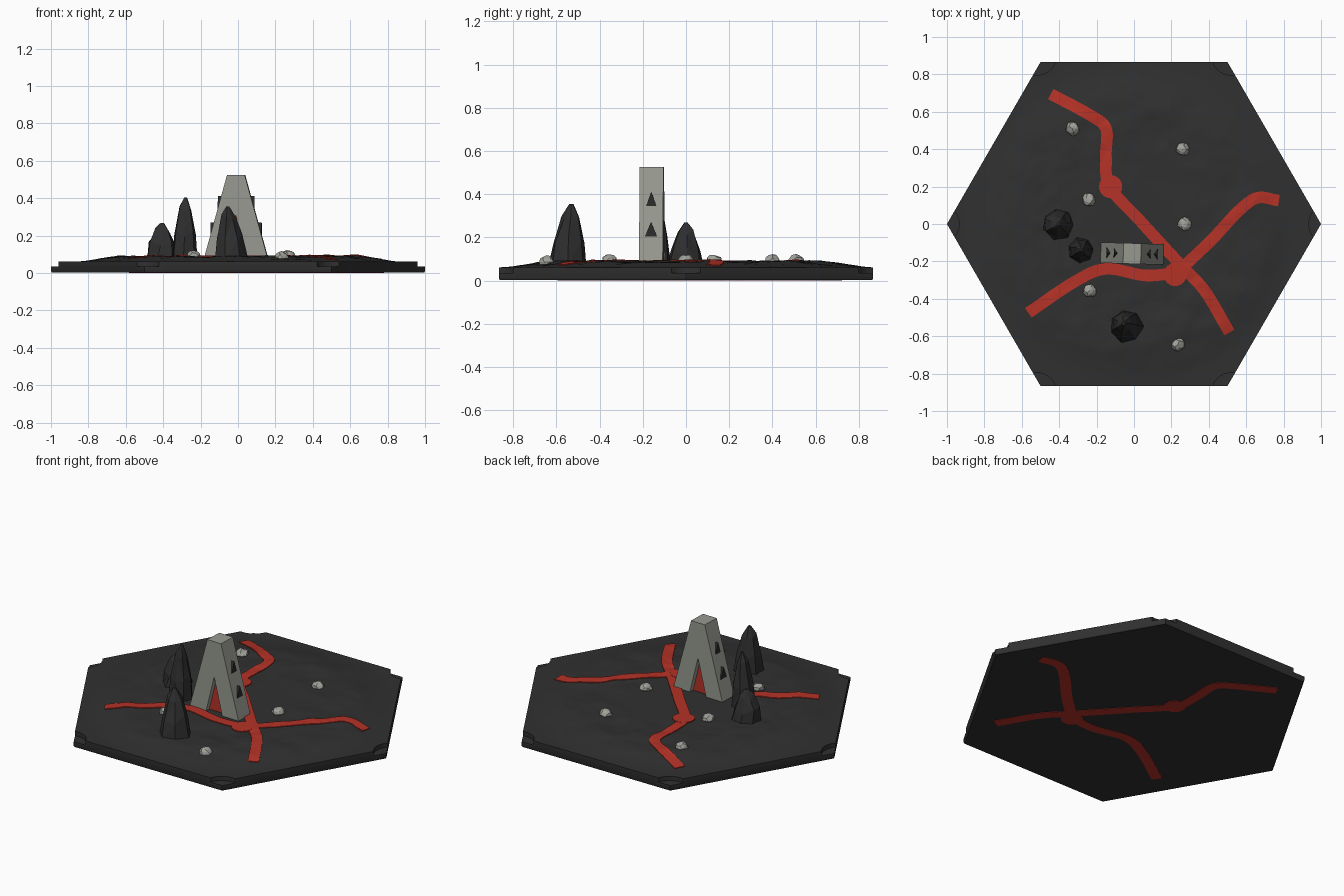
import bpy, bmesh, math, random
from mathutils import Vector, Matrix, noise

if "Cube" in bpy.data.objects:
    bpy.data.objects.remove(bpy.data.objects["Cube"])

random.seed(4)


def material(name, rgb):
    m = bpy.data.materials.new(name)
    m.diffuse_color = (*rgb, 1)
    m.use_nodes = True
    m.node_tree.nodes["Principled BSDF"].inputs["Base Color"].default_value = m.diffuse_color
    return m


BASALT = material("dark basalt", (0.030, 0.030, 0.030))
ROCK = material("spire rock", (0.027, 0.027, 0.028))
LAVA = material("lava red", (0.46, 0.032, 0.020))
GREY = material("arch stone", (0.31, 0.32, 0.28))
PEBBLE = material("pale pebble", (0.36, 0.36, 0.33))
BLACK = material("window black", (0.025, 0.025, 0.025))


def finish(name, bm, mat, smooth=None):
    bmesh.ops.recalc_face_normals(bm, faces=bm.faces)
    me = bpy.data.meshes.new(name)
    bm.to_mesh(me)
    bm.free()
    ob = bpy.data.objects.new(name, me)
    bpy.context.collection.objects.link(ob)
    me.materials.append(mat)
    if smooth:
        bpy.ops.object.select_all(action='DESELECT')
        ob.select_set(True)
        bpy.context.view_layer.objects.active = ob
        bpy.ops.object.shade_smooth_by_angle(angle=math.radians(smooth))
    return ob


def step(a, b, v):
    t = min(max((v - a) / (b - a), 0), 1)
    return t * t * (3 - 2 * t)


def ground(x, y):
    """Terrain height: flat rim, raised middle, rough ring between."""
    r = math.hypot(x, y)
    up = step(0.88, 0.62, r)
    rough = up * step(0.22, 0.5, r)
    n = noise.fractal(Vector((x * 7, y * 7, 2.3)), 0.8, 2.0, 3)
    return 0.061 + 0.027 * up + 0.009 * rough * n


# Hexagonal tile with sculpted top
RINGS, SEGS = 44, 120
bm = bmesh.new()


def hex_point(k):
    side, t = divmod(k, SEGS // 6)
    a, b = (Vector((math.cos(s * math.pi / 3), math.sin(s * math.pi / 3))) for s in (side, side + 1))
    return a.lerp(b, t / (SEGS // 6))


def hex_ring(scale, z=None):
    pts = [hex_point(k) * scale for k in range(SEGS)]
    return [bm.verts.new((p.x, p.y, ground(p.x, p.y) if z is None else z)) for p in pts]


rings = [hex_ring(i / RINGS) for i in range(1, RINGS + 1)]
rings += [hex_ring(1, 0.01), hex_ring(0.995, 0.002)]
centre = bm.verts.new((0, 0, ground(0, 0)))
for k in range(SEGS):
    j = (k + 1) % SEGS
    bm.faces.new((centre, rings[0][k], rings[0][j]))
    for a, b in zip(rings, rings[1:]):
        bm.faces.new((a[k], b[k], b[j], a[j]))
bm.faces.new(rings[-1])
bmesh.ops.triangulate(bm, faces=[f for f in bm.faces if len(f.verts) == 4])
tile = finish("hex_tile", bm, BASALT, 30)

# Rounded corner notches cut into the tile
bm = bmesh.new()
for s in range(6):
    a = s * math.pi / 3
    bmesh.ops.create_cone(bm, cap_ends=True, segments=40, radius1=0.105, radius2=0.105, depth=0.2,
                          matrix=Matrix.Translation((1.04 * math.cos(a), 1.04 * math.sin(a), 0.135)))
cutter = finish("corner_cutter", bm, BASALT)
cutter.hide_render = True
cutter.hide_set(True)
cut = tile.modifiers.new("corner_notches", 'BOOLEAN')
cut.operation, cut.solver, cut.object = 'DIFFERENCE', 'EXACT', cutter


# Lava streams: solid ribbons through the tile, draped over the terrain
def smooth_path(pts, n=14):
    p = [Vector(q) for q in pts]
    p = [2 * p[0] - p[1]] + p + [2 * p[-1] - p[-2]]
    out = []
    for a, b, c, d in zip(p, p[1:], p[2:], p[3:]):
        for i in range(n):
            t = i / n
            out.append(0.5 * (2 * b + (c - a) * t + (2 * a - 5 * b + 4 * c - d) * t * t
                              + (3 * b - a - 3 * c + d) * t ** 3))
    return out + [p[-2]]


def lava_stream(name, pts, width=0.062, lift=0.0045):
    path = smooth_path(pts)
    bm = bmesh.new()
    rows = []
    for i, p in enumerate(path):
        t = (path[min(i + 1, len(path) - 1)] - path[max(i - 1, 0)]).normalized()
        side = Vector((-t.y, t.x)) * width / 2
        row = [p + side * w for w in (-1, -0.5, 0, 0.5, 1)]
        loop = [(q.x, q.y, ground(q.x, q.y) + lift) for q in row]
        loop += [(q.x, q.y, 0) for q in reversed(row)]
        rows.append([bm.verts.new(v) for v in loop])
    for a, b in zip(rows, rows[1:]):
        for k in range(10):
            j = (k + 1) % 10
            bm.faces.new((a[k], b[k], b[j], a[j]))
    bm.faces.new(rows[0])
    bm.faces.new(rows[-1])
    finish(name, bm, LAVA, 30)


lava_stream("lava_stream_main", [(-0.445, 0.695), (-0.24, 0.585), (-0.15, 0.51), (-0.15, 0.36), (-0.13, 0.2),
                                 (0.03, 0.02), (0.25, -0.22), (0.38, -0.36), (0.51, -0.58)])
lava_stream("lava_stream_east", [(0.775, 0.125), (0.66, 0.14), (0.56, 0.07), (0.41, -0.09), (0.24, -0.25)])
lava_stream("lava_stream_west", [(-0.565, -0.475), (-0.32, -0.31), (-0.15, -0.24), (0.06, -0.275), (0.24, -0.26)])

# Lava pools
for name, x, y in (("lava_pool_north", -0.125, 0.2), ("lava_pool_south", 0.22, -0.27)):
    bm = bmesh.new()
    bmesh.ops.create_cone(bm, cap_ends=True, segments=24, radius1=0.062, radius2=0.062, depth=1)
    for v in bm.verts:
        v.co.x += x
        v.co.y += y
        v.co.z = ground(v.co.x, v.co.y) + 0.006 if v.co.z > 0 else 0
    finish(name, bm, LAVA)


# Leaning-leg stone arch, red portal and triangular windows
def prism(name, outline, lo, hi, mat, along_x=False):
    """Extrude an outline in the xz plane along y, or in the yz plane along x."""
    bm = bmesh.new()
    ends = [[bm.verts.new((d, u, z) if along_x else (u, d, z)) for u, z in outline] for d in (lo, hi)]
    bm.faces.new(ends[0])
    bm.faces.new(ends[1])
    n = len(outline)
    for k in range(n):
        j = (k + 1) % n
        bm.faces.new((ends[0][k], ends[0][j], ends[1][j], ends[1][k]))
    ob = finish(name, bm, mat)
    ob.location = (-0.01, -0.158, 0)
    ob.rotation_euler.z = math.radians(-1.7)


prism("stone_arch", [(-0.173, 0.07), (-0.047, 0.525), (0.047, 0.525), (0.173, 0.07),
                     (0.06, 0.07), (0, 0.31), (-0.06, 0.07)], -0.055, 0.055, GREY)
prism("portal_glow", [(-0.06, 0.07), (0.06, 0.07), (0, 0.31)], -0.025, 0.025, LAVA)
for side in (-1, 1):
    for level, z, w, outer in (("low", 0.205, 0.028, 0.137), ("high", 0.345, 0.024, 0.098)):
        prism(f"window_{level}_{'east' if side > 0 else 'west'}",
              [(-w, z), (w, z), (0, z + 0.066)], side * (outer - 0.04), side * outer, BLACK, True)


# Faceted rock spires
def spire(name, x, y, radius, top, sides, lean):
    bm = bmesh.new()
    levels = []
    for f, r in ((0, 1), (0.42, 0.82), (0.8, 0.45), (1, 0.1)):
        turn = random.uniform(-0.15, 0.15)
        levels.append([bm.verts.new((
            x + lean[0] * f + radius * r * w * math.cos(2 * math.pi * k / sides + turn),
            y + lean[1] * f + radius * r * w * math.sin(2 * math.pi * k / sides + turn),
            0.07 + (top - 0.07) * f + (random.uniform(-0.02, 0.02) if 0 < f < 1 else 0)))
            for k in range(sides) for w in (random.uniform(0.9, 1.06),)])
    for a, b in zip(levels, levels[1:]):
        for k in range(sides):
            j = (k + 1) % sides
            bm.faces.new((a[k], a[j], b[j], b[k]))
    bm.faces.new(levels[0])
    bm.faces.new(levels[-1])
    bmesh.ops.triangulate(bm, faces=bm.faces)
    finish(name, bm, ROCK)


spire("rock_spire_west", -0.405, 0.0, 0.09, 0.268, 7, (0, 0))
spire("rock_spire_tall", -0.283, -0.14, 0.074, 0.405, 7, (0.003, 0))
spire("rock_spire_front", -0.043, -0.545, 0.094, 0.355, 7, (-0.012, 0.014))

# Scattered pebbles
for i, (x, y) in enumerate([(-0.33, 0.51), (0.26, 0.4), (-0.24, 0.13),
                            (0.27, 0.0), (-0.235, -0.355), (0.235, -0.645)]):
    bm = bmesh.new()
    bmesh.ops.create_icosphere(bm, subdivisions=2, radius=0.036)
    for v in bm.verts:
        v.co *= random.uniform(0.85, 1.1)
        v.co.z *= 0.8
    bmesh.ops.translate(bm, verts=bm.verts, vec=(x, y, ground(x, y) + 0.004))
    finish(f"pebble_{i + 1}", bm, PEBBLE)
